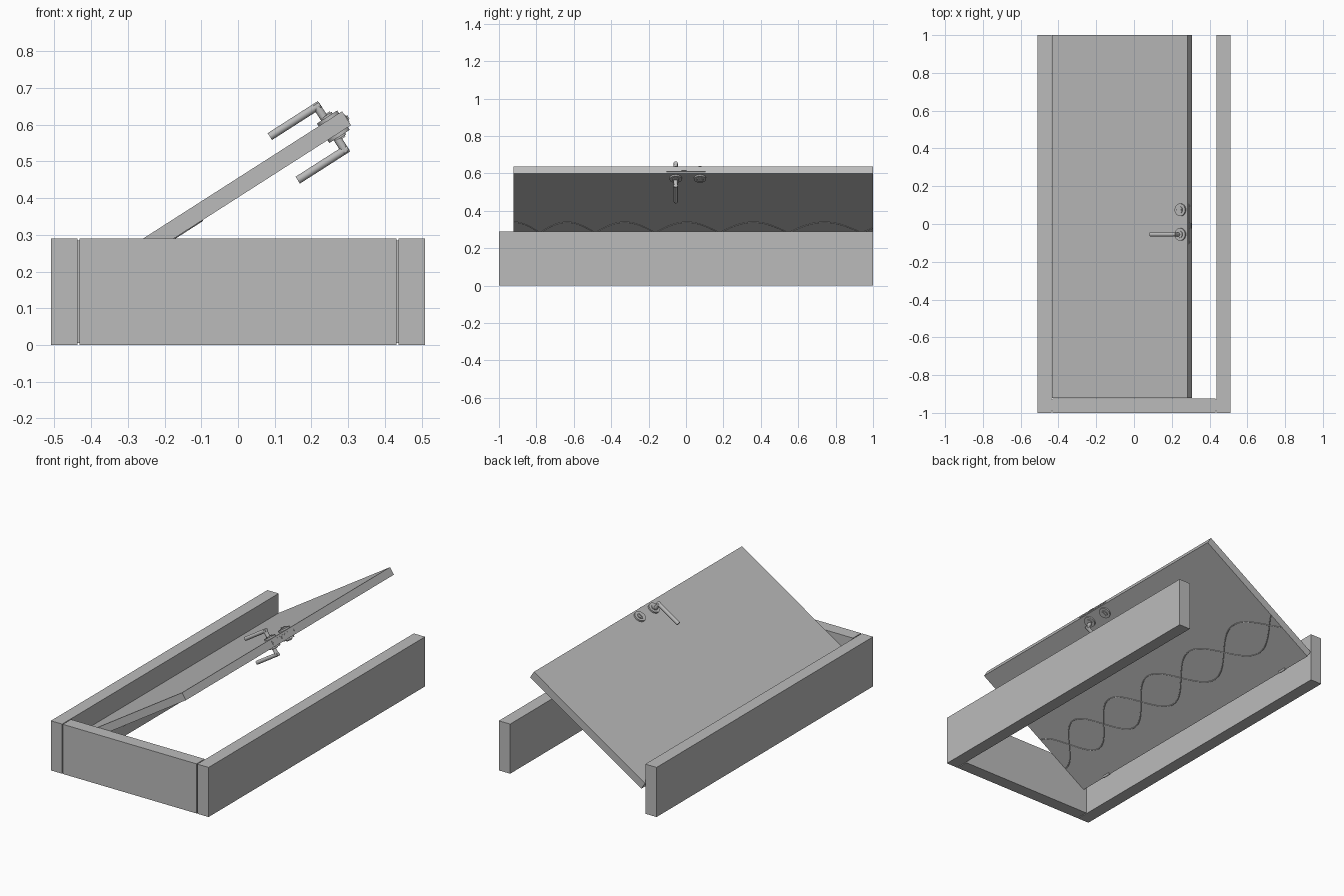
import bpy
from math import radians, pi, cos
from mathutils import Matrix, Vector

if "Cube" in bpy.data.objects:
    bpy.data.objects.remove(bpy.data.objects["Cube"])

grey = bpy.data.materials.new("matte_grey")
grey.use_nodes = True
COLOUR = (0.5, 0.5, 0.5, 1)
grey.diffuse_color = COLOUR
grey.node_tree.nodes["Principled BSDF"].inputs["Base Color"].default_value = COLOUR

# Door space: x runs from hinge side to lock side, z is the upper face normal
TILT = Matrix.Translation((-0.435, 0, 0.177)) @ Matrix.Rotation(radians(-32.6), 4, "Y")
WIDTH, THICK = 0.853, 0.045
FLAT = Matrix.Identity(4)


def finish(name, space):
    ob = bpy.context.object
    ob.name = name
    ob.data.materials.append(grey)
    ob.matrix_world = space @ ob.matrix_basis
    return ob


def box(name, low, high, space=FLAT):
    low, high = Vector(low), Vector(high)
    bpy.ops.mesh.primitive_cube_add(size=1, location=(low + high) / 2)
    bpy.context.object.data.transform(Matrix.Diagonal((*(high - low), 1)))
    return finish(name, space)


def rod(name, start, end, radius, space=TILT, sides=32):
    start, end = Vector(start), Vector(end)
    axis = end - start
    bpy.ops.mesh.primitive_cylinder_add(
        vertices=sides, radius=radius, depth=axis.length,
        location=(start + end) / 2, rotation=axis.to_track_quat("Z", "Y").to_euler())
    bpy.ops.object.shade_smooth_by_angle()
    return finish(name, space)


# Frame: two jambs and a head joined by slim shadow gaps
for side, name in ((-1, "right_jamb"), (1, "left_jamb")):
    a, b = sorted((side * 0.437, side * 0.51))
    box(name, (a, -1, 0), (b, 1, 0.29))
box("frame_head", (-0.432, -1, 0), (0.432, -0.925, 0.29))
box("head_tenon", (-0.438, -0.99, 0.005), (0.438, -0.927, 0.285))

# Door leaf
box("door_leaf", (0, -0.922, -THICK), (WIDTH, 1, 0), TILT)

# Hinge knuckles
for y in (-0.72, 0.79):
    rod("hinge", (0.004, y - 0.025, -THICK), (0.004, y + 0.025, -THICK), 0.007)

# Lever sets and lock roses on both faces
HANDLE_X, LEVER_Y, LOCK_Y = 0.81, -0.055, 0.075
for label, base, out in (("upper", 0, 1), ("lower", -THICK, -1)):
    def at(x, y, h):
        return (x, y, base + out * h)

    for part, y in (("lever", LEVER_Y), ("lock", LOCK_Y)):
        rod(f"{label}_{part}_rose", at(HANDLE_X, y, -0.004), at(HANDLE_X, y, 0.009), 0.033)
        rod(f"{label}_{part}_collar", at(HANDLE_X, y, 0), at(HANDLE_X, y, 0.014), 0.018)
    rod(f"{label}_lever_neck", at(HANDLE_X - 0.008, LEVER_Y, 0),
        at(HANDLE_X - 0.008, LEVER_Y, 0.055), 0.011)
    rod(f"{label}_lever_grip", at(HANDLE_X + 0.002, LEVER_Y, 0.048),
        at(0.65, LEVER_Y, 0.048), 0.011)
    z0, z1 = sorted((base, base + out * 0.018))
    box(f"{label}_lock_turn", (HANDLE_X - 0.014, LOCK_Y - 0.004, z0),
        (HANDLE_X + 0.014, LOCK_Y + 0.004, z1), TILT)

# Lock plate, latch and screws on the door edge
MID = -THICK / 2
box("lock_plate", (WIDTH - 0.002, -0.105, MID - 0.011), (WIDTH + 0.002, 0.105, MID + 0.011), TILT)
box("latch", (WIDTH, -0.024, MID - 0.006), (WIDTH + 0.006, 0.004, MID + 0.006), TILT)
for y in (-0.095, 0.095):
    rod("plate_screw", (WIDTH, y, MID), (WIDTH + 0.003, y, MID), 0.005, sides=12)

# Two interlaced wave mouldings under the leaf, stretching towards the back
STEPS, END = 130, 5.64
for sign, name in ((1, "first_wave"), (-1, "second_wave")):
    curve = bpy.data.curves.new(name, "CURVE")
    curve.dimensions = "3D"
    curve.bevel_depth = 0.003
    curve.bevel_resolution = 1
    spline = curve.splines.new("POLY")
    spline.points.add(STEPS)
    for i, point in enumerate(spline.points):
        n = END * i / STEPS
        x = WIDTH * (0.31 + sign * 0.125 * cos(pi * n))
        point.co = (x, -0.92 + 0.272 * n + 0.012 * n * n, -THICK, 1)
    curve.materials.append(grey)
    wave = bpy.data.objects.new(name, curve)
    bpy.context.collection.objects.link(wave)
    wave.matrix_world = TILT
